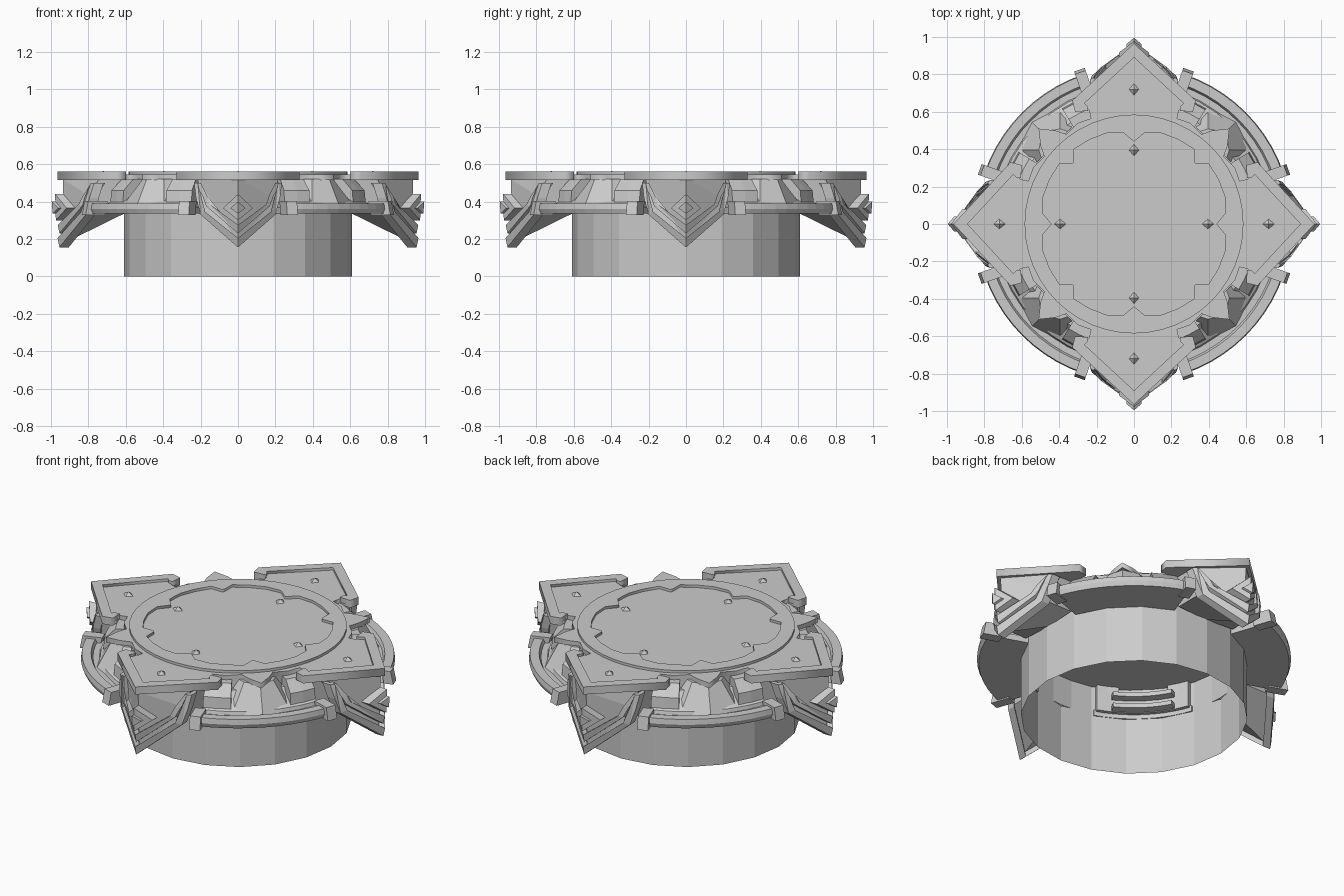
import bpy, bmesh, math
from mathutils import Matrix

cube = bpy.data.objects.get("Cube")
if cube:
    bpy.data.objects.remove(cube)

stone = bpy.data.materials.new("grey_stone")
stone.use_nodes = True
stone.diffuse_color = (0.6, 0.6, 0.6, 1)
stone.node_tree.nodes["Principled BSDF"].inputs["Base Color"].default_value = (0.6, 0.6, 0.6, 1)


def finish(name, bm, turns=1):
    """Turn a bmesh into one object, or a set repeated around z."""
    bmesh.ops.recalc_face_normals(bm, faces=bm.faces)
    mesh = bpy.data.meshes.new(name)
    bm.to_mesh(mesh)
    bm.free()
    mesh.materials.append(stone)
    for k in range(turns):
        ob = bpy.data.objects.new(name if turns == 1 else f"{name}_{k + 1}", mesh)
        ob.rotation_euler.z = k * math.pi / 2
        bpy.context.collection.objects.link(ob)


def octants(pts):
    """Mirror an eighth of an outline (from +x to the diagonal) all round."""
    back = [(y, x) for x, y in reversed(pts) if abs(x - y) > 1e-4]
    quarter = pts + back
    quarter = quarter[:-1] if quarter[-1][0] == 0 else quarter
    out = []
    for k in range(4):
        c, s = round(math.cos(k * math.pi / 2)), round(math.sin(k * math.pi / 2))
        out += [(c * x - s * y, s * x + c * y) for x, y in quarter]
    return out


def mirror_y(pts):
    return pts + [(x, -y) for x, y in reversed(pts) if y != 0]


def circle(r, n):
    return [(r * math.cos(i * math.tau / n), r * math.sin(i * math.tau / n)) for i in range(n)]


def slab(name, loops, z0, z1, turns=1):
    """Flat plate from outlines; an outline inside another is a hole."""
    cu = bpy.data.curves.new(name, "CURVE")
    cu.dimensions, cu.fill_mode, cu.extrude = "2D", "BOTH", (z1 - z0) / 2
    for loop in loops:
        sp = cu.splines.new("POLY")
        sp.points.add(len(loop) - 1)
        for p, (x, y) in zip(sp.points, loop):
            p.co = (x, y, 0, 1)
        sp.use_cyclic_u = True
    tmp = bpy.data.objects.new(name + "_outline", cu)
    bpy.context.collection.objects.link(tmp)
    mesh = tmp.to_mesh()
    bm = bmesh.new()
    bm.from_mesh(mesh)
    tmp.to_mesh_clear()
    bpy.data.objects.remove(tmp)
    bpy.data.curves.remove(cu)
    bmesh.ops.remove_doubles(bm, verts=bm.verts, dist=1e-4)
    bmesh.ops.translate(bm, verts=bm.verts, vec=(0, 0, (z0 + z1) / 2))
    finish(name, bm, turns)


def sweep(bm, profile, a0, a1, n, closed=True):
    """Sweep an (r, z) profile round z from angle a0 to a1 in degrees."""
    rings = []
    for i in range(n + 1):
        a = math.radians(a0 + (a1 - a0) * i / n)
        rings.append([bm.verts.new((r * math.cos(a), r * math.sin(a), z)) for r, z in profile])
    m = len(profile)
    for p, q in zip(rings, rings[1:]):
        for j in range(m if closed else m - 1):
            k = (j + 1) % m
            bm.faces.new((p[j], p[k], q[k], q[j]))
    if closed:
        bm.faces.new(rings[0])
        bm.faces.new(rings[-1])


def prow_layer(bm, pts, off, back=None):
    """Solid on both sides of the arm's corner, from (sideways, z) points."""
    for side in (1, -1):
        front, rear = [], []
        for s, z in pts:
            r = 0.985 + off - 0.88 * s - 0.2 * abs(z - 0.38)
            front.append(bm.verts.new((r, side * s, z)))
            rear.append(bm.verts.new((back, side * s, max(z, 0.34)) if back
                                     else (r - 0.05, side * s, z)))
        bm.faces.new(front)
        bm.faces.new(rear)
        for i in range(len(pts)):
            j = (i + 1) % len(pts)
            bm.faces.new((front[i], front[j], rear[j], rear[i]))
    bmesh.ops.triangulate(bm, faces=[f for f in bm.faces if len(f.verts) > 4])


# Hollow drum, open at the bottom
bm = bmesh.new()
sweep(bm, [(0.61, 0), (0.61, 0.52)], 0, 360, 20, closed=False)
bmesh.ops.remove_doubles(bm, verts=bm.verts, dist=1e-4)
finish("drum_wall", bm)

# Top plate with four pointed arms
slab("top_plate", [octants([(0.965, 0), (0.66, 0.33), (0.6, 0.315), (0.61, 0.24), (0.565, 0.23),
                            (0.54, 0.3), (0.48, 0.36), (0.5, 0.42), (0.51, 0.51)])], 0.515, 0.545)

# Raised ring around the recessed centre panel
panel = octants([(0.44, 0), (0.49, 0.06), (0.485, 0.15), (0.45, 0.24), (0.4, 0.32), (0.33, 0.32),
                 (0.325, 0.325)])
slab("top_ring", [circle(0.585, 48), panel], 0.53, 0.56)

# Raised border on each arm
slab("arm_border", [mirror_y([(0.965, 0), (0.66, 0.33), (0.6, 0.315), (0.605, 0.245), (0.63, 0.25),
                              (0.645, 0.265), (0.89, 0)][:1]
                             + [(0.66, 0.33), (0.6, 0.315), (0.605, 0.245), (0.63, 0.25),
                                (0.645, 0.265), (0.89, 0)])], 0.53, 0.56, 4)

# Small four-sided studs
bm = bmesh.new()
for x in (0.395, 0.72):
    bmesh.ops.create_cone(bm, segments=4, radius1=0.036, radius2=0, depth=0.022,
                          matrix=Matrix.Translation((x, 0, 0.553)) @ Matrix.Diagonal((1, 0.85, 1, 1)))
finish("stud", bm, 4)

# Arm body with a pointed prow
bm = bmesh.new()
prow_layer(bm, [(0, 0.52), (0.215, 0.52), (0.2, 0.42), (0.19, 0.35), (0, 0.18)], -0.02, 0.6)
finish("arm_body", bm, 4)

# Chevron trims and the gem on each prow
bm = bmesh.new()
prow_layer(bm, [(0, 0.155), (0.2, 0.33), (0.225, 0.42), (0.235, 0.5), (0.215, 0.5),
                (0.195, 0.42), (0.175, 0.345), (0, 0.205)], 0.015)
finish("outer_chevron", bm, 4)
bm = bmesh.new()
prow_layer(bm, [(0, 0.23), (0.17, 0.375), (0.19, 0.43), (0.23, 0.5), (0.2, 0.5),
                (0.165, 0.43), (0.15, 0.385), (0, 0.275)], 0.0)
finish("inner_chevron", bm, 4)
bm = bmesh.new()
prow_layer(bm, [(0, 0.3), (0.08, 0.365), (0, 0.44)], 0.005)
prow_layer(bm, [(0, 0.335), (0.04, 0.365), (0, 0.4)], 0.015)
finish("prow_gem", bm, 4)

# Curved gallery between the arms
bm = bmesh.new()
sweep(bm, [(0.6, 0.335), (0.835, 0.335), (0.845, 0.36), (0.84, 0.39), (0.79, 0.39),
           (0.78, 0.37), (0.6, 0.37)], 19, 71, 10)
finish("gallery_band", bm, 4)

# Blocks that end each gallery
bm = bmesh.new()
for a in (19.5, 70.5):
    turn = Matrix.Rotation(math.radians(a), 4, "Z")
    made = bmesh.ops.create_cube(bm, size=1, matrix=turn @ Matrix.Translation((0.82, 0, 0.365))
                                 @ Matrix.Diagonal((0.11, 0.06, 0.075, 1)))
    top = [v for v in made["verts"] if v.co.z > 0.365]
    bmesh.ops.translate(bm, verts=top, vec=turn @ Matrix.Translation((-0.015, 0, 0)).translation)
finish("gallery_end", bm, 4)

# Sloped wall behind each gallery, with side pillars
bm = bmesh.new()
sweep(bm, [(0.58, 0.36), (0.75, 0.36), (0.74, 0.39), (0.67, 0.43), (0.64, 0.47), (0.58, 0.47)], 20, 70, 6)
for a in (26, 64):
    sweep(bm, [(0.58, 0.36), (0.73, 0.36), (0.72, 0.46), (0.66, 0.52), (0.58, 0.52)], a - 6, a + 6, 2)
finish("gallery_wall", bm, 4)

# Faceted keel on each diagonal
bm = bmesh.new()
turn = Matrix.Rotation(math.pi / 4, 4, "Z")
foot = [bm.verts.new(turn @ Matrix.Translation(p).translation)
        for p in ((0.6, -0.2, 0.37), (0.72, -0.16, 0.37), (0.77, 0, 0.37), (0.72, 0.16, 0.37), (0.6, 0.2, 0.37))]
head = [bm.verts.new(turn @ Matrix.Translation(p).translation)
        for p in ((0.6, -0.1, 0.52), (0.64, -0.08, 0.52), (0.69, 0, 0.52), (0.64, 0.08, 0.52), (0.6, 0.1, 0.52))]
bm.faces.new(foot)
bm.faces.new(head)
for i in range(5):
    j = (i + 1) % 5
    bm.faces.new((foot[i], foot[j], head[j], head[i]))
finish("diagonal_keel", bm, 4)

# Ledges inside the drum
bm = bmesh.new()
for a in (28, 45):
    for z in (0.36, 0.43):
        sweep(bm, [(0.54, z + 0.01), (0.6, z), (0.6, z + 0.035), (0.54, z + 0.035)], a, a + 17, 4)
finish("inner_ledge", bm, 4)
